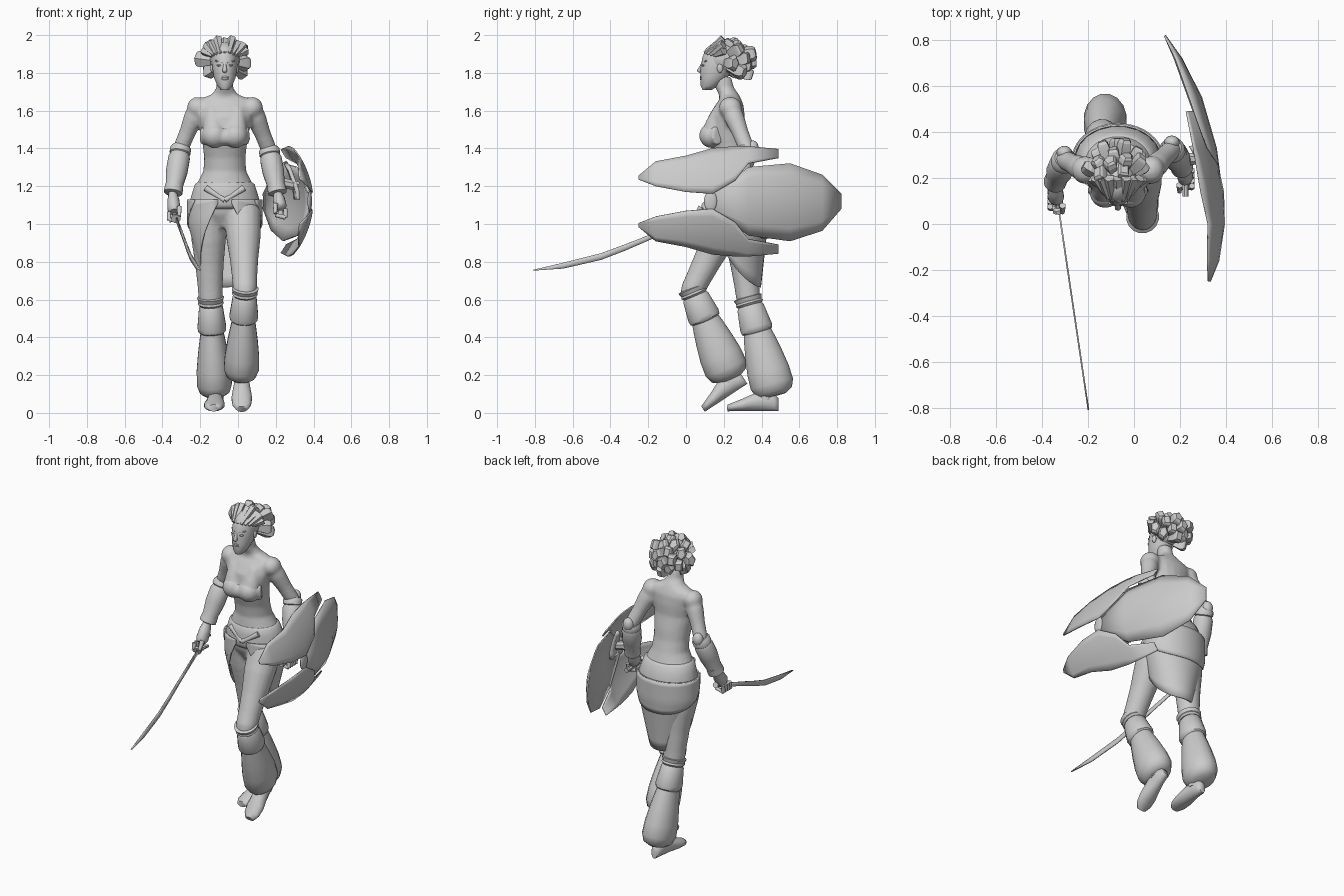
import bpy, bmesh, math
from mathutils import Vector, Matrix

cube = bpy.data.objects.get("Cube")
if cube:
    bpy.data.objects.remove(cube, do_unlink=True)

clay = bpy.data.materials.new("plain grey clay")
clay.use_nodes = True
GREY = (.6, .6, .6, 1)
clay.diffuse_color = GREY
clay.node_tree.nodes["Principled BSDF"].inputs["Base Color"].default_value = GREY
MID = -.07


def finish(name, bm, angle=40, thickness=0, blend=0):
    """Turn a bmesh into a shaded object; blend fuses its pieces."""
    bmesh.ops.recalc_face_normals(bm, faces=bm.faces)
    mesh = bpy.data.meshes.new(name)
    bm.to_mesh(mesh)
    bm.free()
    mesh.materials.append(clay)
    obj = bpy.data.objects.new(name, mesh)
    bpy.context.collection.objects.link(obj)
    bpy.ops.object.select_all(action='DESELECT')
    obj.select_set(True)
    bpy.context.view_layer.objects.active = obj
    bpy.ops.object.shade_smooth_by_angle(angle=math.radians(angle))
    if thickness:
        solid = obj.modifiers.new("thickness", 'SOLIDIFY')
        solid.thickness = thickness
        solid.offset = 0
    if blend:
        fuse = obj.modifiers.new("fuse", 'REMESH')
        fuse.mode = 'VOXEL'
        fuse.voxel_size = blend
        fuse.use_smooth_shade = True
        relax = obj.modifiers.new("relax", 'SMOOTH')
        relax.iterations = 6


def tube(bm, rings, sides=16):
    """Skin rings given as (centre, half width, half depth) vectors."""
    loops = []
    for centre, u, v in rings:
        turns = [math.tau * (i + .5) / sides for i in range(sides)]
        loops.append([bm.verts.new(centre + u * math.cos(t) + v * math.sin(t)) for t in turns])
    for low, high in zip(loops, loops[1:]):
        for i in range(sides):
            j = (i + 1) % sides
            bm.faces.new((low[i], low[j], high[j], high[i]))
    bm.faces.new(loops[0])
    bm.faces.new(loops[-1])


def limb(bm, start, end, profile, width=1, sides=16):
    """Round section from start to end; profile holds (fraction, radius)."""
    start, end = Vector(start), Vector(end)
    along = (end - start).normalized()
    side = Vector((0, 1, 0)) if abs(along.x) > .8 else Vector((1, 0, 0))
    v = along.cross(side).normalized()
    u = v.cross(along)
    tube(bm, [(start.lerp(end, t), u * r * width, v * r) for t, r in profile], sides)


def stack(bm, rings):
    """Upright form from (y, z, half width, half depth) rings."""
    tube(bm, [(Vector((MID, y, z)), Vector((rx, 0, 0)), Vector((0, ry, 0)))
              for y, z, rx, ry in rings], 20)


def ball(bm, centre, radii):
    place = Matrix.Translation(centre) @ Matrix.Diagonal((*radii, 1))
    bmesh.ops.create_uvsphere(bm, u_segments=16, v_segments=10, radius=1, matrix=place)


def grid(bm, rows):
    rows = [[bm.verts.new(p) for p in row] for row in rows]
    for a, b in zip(rows, rows[1:]):
        for i in range(len(a) - 1):
            bm.faces.new((a[i], a[i + 1], b[i + 1], b[i]))


def sheet(name, stations, bend, thickness, across=6):
    """Bent plate: stations are (y, low z, high z), bend gives x."""
    bm = bmesh.new()
    rows = []
    for y, low, high in stations:
        heights = [low + (high - low) * k / across for k in range(across + 1)]
        rows.append([(bend(y, z), y, z) for z in heights])
    grid(bm, rows)
    finish(name, bm, 40, thickness)


# Torso and neck; arms and thighs are fused in later
body = bmesh.new()
stack(body, [(.27, .98, .07, .07), (.28, 1.05, .16, .12), (.28, 1.12, .178, .138),
             (.27, 1.2, .155, .12), (.26, 1.28, .114, .1), (.245, 1.35, .11, .095),
             (.228, 1.42, .118, .102), (.21, 1.5, .132, .102), (.215, 1.57, .15, .097),
             (.23, 1.63, .165, .075), (.235, 1.66, .14, .058), (.228, 1.685, .07, .053),
             (.205, 1.72, .045, .05), (.19, 1.78, .042, .05)])

# Bust and bodice
bodice = bmesh.new()
for s in (-1, 1):
    cup = (MID + s * .055, .136, 1.468)
    limb(body, (MID + s * .07, .175, 1.61), cup, [(0, .03), (.5, .048), (1, .06)], 1.1)
    ball(bodice, cup, (.068, .067, .066))
    limb(bodice, cup, (MID + s * .12, .17, 1.47), [(0, .06), (1, .05)], .7)
limb(bodice, (MID - .03, .125, 1.46), (MID + .03, .125, 1.46), [(0, .045), (1, .045)])
finish("bodice", bodice, blend=.008)

# Head with facial features
bm = bmesh.new()
stack(bm, [(.112, 1.71, .022, .025), (.125, 1.732, .04, .048), (.148, 1.775, .058, .072),
           (.165, 1.83, .067, .088), (.175, 1.88, .067, .09), (.18, 1.93, .054, .075),
           (.185, 1.96, .025, .04)])
limb(bm, (MID, .09, 1.855), (MID, .07, 1.81), [(0, .007), (.6, .01), (1, .014), (1.15, .008)], 1, 8)
for z in (1.768, 1.778):
    ball(bm, (MID, .083, z), (.02, .01, .007))
for s in (-1, 1):
    ball(bm, (MID + s * .028, .092, 1.84), (.015, .009, .006))
    limb(bm, (MID + s * .01, .086, 1.856), (MID + s * .05, .108, 1.864), [(0, .006), (1, .004)], 1, 6)
    ball(bm, (MID + s * .066, .18, 1.825), (.01, .016, .025))
finish("head", bm, 60)

# Swept-back blocky hair
bm = bmesh.new()
ball(bm, (MID, .2, 1.875), (.08, .095, .085))
for k in range(-4, 5):
    a = k * .33
    hairline = (MID + .068 * math.sin(a), .165 - .068 * math.cos(a), 1.885 + .02 * math.cos(a))
    crown = (MID + .115 * math.sin(a), .2, 1.9 + (.07 + .015 * (k % 2)) * math.cos(a))
    limb(bm, hairline, crown, [(0, .009), (.5, .018), (1, .024)], 1, 5)
COUNT = 38
for i in range(COUNT):
    z = 1 - 2 * (i + .5) / COUNT
    turn = i * math.pi * (3 - math.sqrt(5))
    flat = math.sqrt(1 - z * z)
    d = Vector((flat * math.cos(turn), flat * math.sin(turn), z))
    if d.y < -.2 or z < -.75 or (d.y < .2 and z < -.5):
        continue
    centre = Vector((MID, .195, 1.86))
    sweep = Vector((d.x, d.y + .3, d.z + .05)).normalized()
    reach = .93 + .14 * (i % 3) / 2
    tip = centre + Vector((sweep.x * .15, sweep.y * .178, sweep.z * .125)) * reach
    limb(bm, centre + d * .05, tip, [(0, .02), (.7, .046), (.9, .042), (1, .03)], .75, 4 + i % 2)
finish("hair", bm, 20)


def arm(side, shoulder, elbow, wrist, knuckles):
    shoulder, elbow, wrist, knuckles = map(Vector, (shoulder, elbow, wrist, knuckles))
    ball(body, shoulder, (.058, .062, .058))
    limb(body, shoulder, elbow, [(0, .05), (.25, .053), (.6, .044), (1, .042), (1.1, .03)])
    bm = bmesh.new()
    limb(bm, wrist, knuckles, [(-.6, .03), (0, .028), (.4, .04), (.9, .043), (1.1, .03)], .8)
    finish(side + "_hand", bm, 60)
    # Bracer with raised rims
    bm = bmesh.new()
    limb(bm, elbow, wrist, [(-.06, .045), (0, .056), (.1, .056), (.12, .05), (.2, .058), (.5, .058),
                            (.8, .047), (.9, .05), (.98, .05), (1, .036)])
    ball(bm, elbow + Vector((0, .03, .01)), (.034, .03, .042))
    finish(side + "_bracer", bm)
    # Curled fingers and thumb
    inward = .027 if side == "right" else -.027
    bm = bmesh.new()
    for k in range(4):
        base = knuckles + Vector((-inward, .035 - k * .023, -.005))
        bend = base + Vector((0, -.008, -.045))
        limb(bm, base, bend, [(0, .013), (1, .012)], 1, 6)
        limb(bm, bend, bend + Vector((inward * 2, 0, .012)), [(0, .013), (1, .01)], 1, 6)
    thumb = knuckles + Vector((inward, -.03, .02))
    limb(bm, thumb, thumb + Vector((0, -.03, -.05)), [(0, .015), (1, .01)], 1, 6)
    finish(side + "_fingers", bm, 60)


arm("right", (-.213, .235, 1.615), (-.303, .28, 1.4), (-.345, .18, 1.16), (-.338, .11, 1.07))
arm("left", (.075, .235, 1.615), (.165, .325, 1.39), (.21, .245, 1.16), (.225, .2, 1.085))


def leg(side, hip, knee, ankle, toe, pitch, yaw):
    limb(body, hip, knee, [(-.1, .07), (0, .098), (.3, .093), (.6, .076), (.85, .067), (1, .064), (1.1, .05)])
    # Frill, cuff and baggy lower trouser
    bm = bmesh.new()
    limb(bm, knee, ankle, [(-.03, .06), (-.02, .078), (.02, .07), (.04, .075), (.06, .065)], .92)
    finish(side + "_knee_frill", bm, 30)
    bm = bmesh.new()
    limb(bm, knee, ankle, [(.05, .06), (.08, .073), (.2, .082), (.28, .088), (.32, .084), (.34, .07)], .88)
    finish(side + "_cuff", bm)
    bm = bmesh.new()
    limb(bm, knee, ankle, [(.28, .07), (.4, .085), (.55, .101), (.72, .115), (.86, .118), (.94, .1),
                           (.98, .06)], .8)
    finish(side + "_trouser", bm, 50)
    # Foot, built toe to heel
    bm = bmesh.new()
    section = [(0, .018, .03), (.03, .024, .05), (.08, .034, .056), (.15, .05, .046),
               (.21, .055, .037), (.25, .045, .033), (.27, .035, .02)]
    tube(bm, [(Vector((0, y, h)), Vector((w, 0, 0)), Vector((0, 0, h))) for y, h, w in section], 12)
    limb(bm, (0, .2, .06), (0, .2, .17), [(0, .042), (1, .042)])
    bm.transform(Matrix.Translation(toe) @ Matrix.Rotation(yaw, 4, 'Z') @ Matrix.Rotation(pitch, 4, 'X'))
    finish(side + "_foot", bm, 60)


leg("right", (-.16, .28, 1.06), (-.145, .33, .6), (-.122, .475, .08), (-.13, .22, .008), 0, -.06)
leg("left", (.025, .24, 1.06), (.037, .035, .65), (.015, .24, .17), (.02, .1, .005), .58, 0)
finish("body", body, blend=.01)

# Wrapped belt
bm = bmesh.new()
stack(bm, [(.28, 1.08, .17, .13), (.28, 1.1, .188, .147), (.28, 1.13, .185, .145),
           (.275, 1.17, .173, .135), (.27, 1.21, .16, .125), (.27, 1.225, .14, .11)])
for s in (-1, 1):
    limb(bm, (MID + s * .1, .17, 1.19), (MID, .14, 1.125), [(0, .018), (1, .014)], 1, 8)
finish("belt", bm, 50)


def wrap(name, reach, back, front, grow):
    """Open-fronted cloth, long behind and cut away toward the front."""
    bm = bmesh.new()
    rows = []
    for k in range(9):
        row = []
        for step in range(-14, 15):
            f = step / 14
            t = f * reach
            z = 1.13 + (back + (front - back) * abs(f) ** 2.7 - 1.13) * k / 8
            drop = max(0, 1 - z)
            row.append((MID + (.192 + grow - .27 * drop) * math.sin(t),
                        .28 + (.15 + grow - .11 * drop) * math.cos(t), z))
        rows.append(row)
    grid(bm, rows)
    finish(name, bm, 50, .008)


wrap("skirt", 2.95, .665, 1.11, 0)
wrap("hip_sash", 2.2, .92, 1.12, .005)


def shield_bend(y, z):
    front_curl = .5 * min(0, y) ** 2
    return .395 - .26 * y ** 2 - .17 * y ** 4 - front_curl - 1.25 * (z - 1.12) ** 2


# Shield: two forward wings, one rear plate, boss and strap
wing = [(-.25, 1.235, 1.255), (-.16, 1.2, 1.33), (0, 1.17, 1.36), (.14, 1.16, 1.4),
        (.26, 1.23, 1.41), (.33, 1.32, 1.41), (.49, 1.35, 1.395)]
sheet("shield_upper_wing", wing, shield_bend, .008)
sheet("shield_lower_wing", [(y, 2.24 - b, 2.24 - a) for y, a, b in wing], shield_bend, .008)
rear = [(.14, 1.07, 1.16), (.33, .94, 1.3), (.55, .91, 1.32), (.72, .965, 1.26), (.82, 1.08, 1.16)]
sheet("shield_rear_plate", rear, lambda y, z: shield_bend(y, z) - .008, .008)
bm = bmesh.new()
ball(bm, (.38, .13, 1.12), (.012, .035, .055))
finish("shield_boss", bm)
sheet("shield_strap", [(.25, 1.13, 1.18), (.3, 1.13, 1.3), (.34, 1.13, 1.33)],
      lambda y, z: shield_bend(y, z) - .06, .02)
bm = bmesh.new()
limb(bm, (.225, .12, 1.06), (.225, .29, 1.06), [(0, .014), (1, .014)], 1, 8)
limb(bm, (.22, .28, 1.22), (.32, .29, 1.2), [(0, .03), (1, .025)], 1, 8)
finish("shield_grip", bm)

# Curved sword with handle and guard
blade = [(.06, 1.015, 1.04), (-.17, .925, .952), (-.32, .86, .893), (-.45, .81, .845),
         (-.65, .764, .795), (-.81, .753, .757)]
sheet("sword_blade", blade, lambda y, z: -.318 - .148 * y, .007, 2)
bm = bmesh.new()
limb(bm, (-.345, .19, 1.08), (-.328, .05, 1.027), [(0, .018), (.1, .012), (.85, .013), (.9, .025), (1, .025)], 1, 8)
finish("sword_handle", bm)
